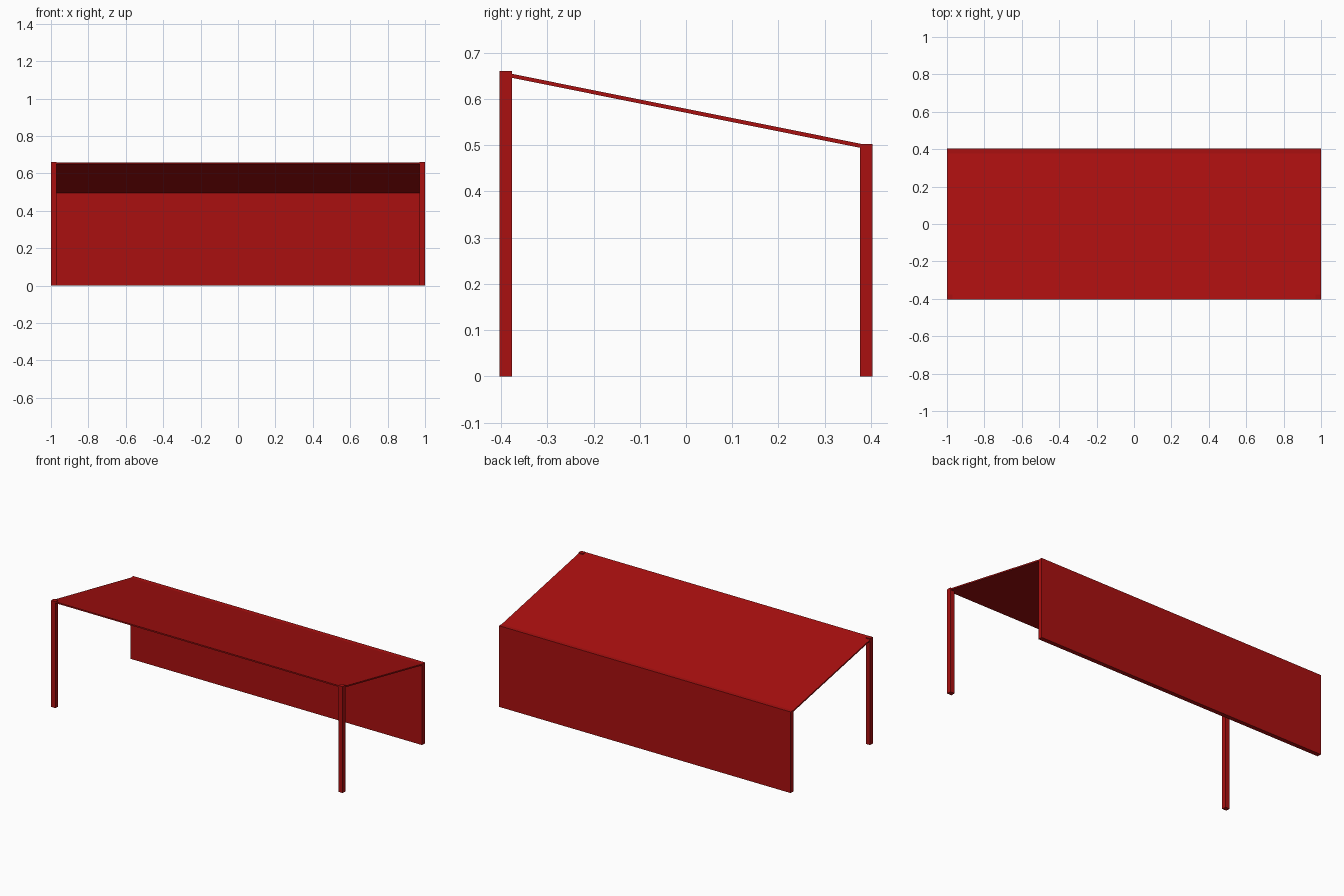
import bpy
import bmesh

cube = bpy.data.objects.get("Cube")
if cube:
    bpy.data.objects.remove(cube, do_unlink=True)

# Single painted finish
red = bpy.data.materials.new("dark_red")
red.use_nodes = True
color = (0.40, 0.005, 0.005, 1.0)
red.diffuse_color = color
red.node_tree.nodes["Principled BSDF"].inputs["Base Color"].default_value = color

HALF_X, HALF_Y = 1.0, 0.403
POST_X, POST_Y = 0.03, 0.027
FRONT_Z, BACK_Z = 0.66, 0.503


def extrude_profile(name, profile, x0, x1):
    """Extrude a closed (y, z) profile along x."""
    bm = bmesh.new()
    face = bm.faces.new([bm.verts.new((x0, y, z)) for y, z in profile])
    ext = bmesh.ops.extrude_face_region(bm, geom=[face])
    verts = [v for v in ext["geom"] if isinstance(v, bmesh.types.BMVert)]
    bmesh.ops.translate(bm, verts=verts, vec=(x1 - x0, 0, 0))
    bmesh.ops.recalc_face_normals(bm, faces=bm.faces)
    mesh = bpy.data.meshes.new(name)
    bm.to_mesh(mesh)
    bm.free()
    mesh.materials.append(red)
    obj = bpy.data.objects.new(name, mesh)
    bpy.context.collection.objects.link(obj)
    return obj


def box_profile(y0, y1, top):
    return [(y0, 0), (y1, 0), (y1, top), (y0, top)]


# Front posts at both corners
front = box_profile(-HALF_Y, -HALF_Y + POST_Y, FRONT_Z)
extrude_profile("front_post_right", front, -HALF_X, -HALF_X + POST_X)
extrude_profile("front_post_left", front, HALF_X - POST_X, HALF_X)

# Full-width back wall
extrude_profile("back_wall", box_profile(HALF_Y - POST_Y, HALF_Y, BACK_Z), -HALF_X, HALF_X)

# Thin roof sheet sloping down to the back wall
THICK = 0.009
roof_back = 0.498
extrude_profile("sloped_roof",
                [(-HALF_Y, FRONT_Z - THICK), (HALF_Y, roof_back - THICK),
                 (HALF_Y, roof_back), (-HALF_Y, FRONT_Z - 0.0005)],
                -HALF_X, HALF_X)
